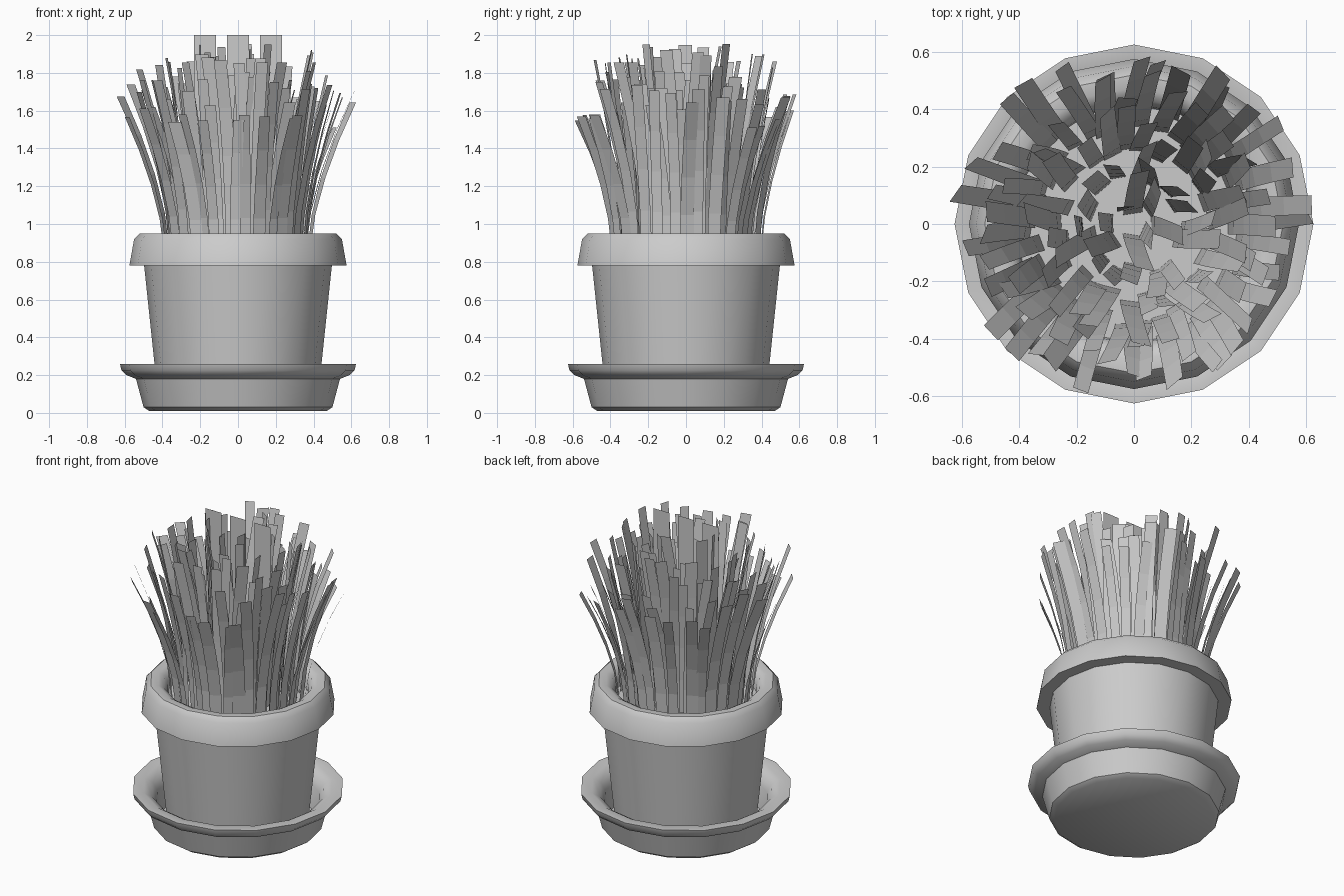
import bpy, bmesh, math, random
from mathutils import Vector

if "Cube" in bpy.data.objects:
    bpy.data.objects.remove(bpy.data.objects["Cube"])

random.seed(11)
SIDES = 16
SOIL_Z = 0.85


def make_object(name, bm):
    mesh = bpy.data.meshes.new(name)
    bm.to_mesh(mesh)
    bm.free()
    obj = bpy.data.objects.new(name, mesh)
    bpy.context.collection.objects.link(obj)
    return obj


def lathe(name, profile, smooth=True):
    """Spin an (r, z) profile around z; r = 0 ends become a centre point."""
    bm = bmesh.new()
    verts = [bm.verts.new((r, 0, z)) for r, z in profile]
    edges = [bm.edges.new(pair) for pair in zip(verts, verts[1:])]
    bmesh.ops.spin(bm, geom=verts + edges, cent=(0, 0, 0), axis=(0, 0, 1),
                   angle=math.tau, steps=SIDES, use_duplicate=False)
    bmesh.ops.remove_doubles(bm, verts=bm.verts, dist=1e-4)
    bmesh.ops.recalc_face_normals(bm, faces=bm.faces)
    obj = make_object(name, bm)
    if smooth:
        bpy.ops.object.select_all(action='DESELECT')
        obj.select_set(True)
        bpy.context.view_layer.objects.active = obj
        bpy.ops.object.shade_smooth_by_angle(angle=math.radians(40))
    return obj


def add_strip(bm, rows):
    """Join rows of (left, right) points into a ribbon."""
    pairs = [(bm.verts.new(a), bm.verts.new(b)) for a, b in rows]
    for (a, b), (c, d) in zip(pairs, pairs[1:]):
        bm.faces.new((a, b, d, c))


def add_blade(bm, angle, base_r, tip_r, tip_z, width, twist, drift):
    """A grass blade that bends outward as it rises."""
    out = Vector((math.cos(angle), math.sin(angle), 0))
    side = Vector((-out.y, out.x, 0))
    rows = []
    for i in range(5):
        t = i / 4
        p = out * (base_r + (tip_r - base_r) * t ** 1.6) + side * drift * t * t
        p.z = SOIL_Z + (tip_z - SOIL_Z) * t
        a = angle + math.pi / 2 + twist * (0.4 + 0.6 * t)
        half = Vector((math.cos(a), math.sin(a), 0)) * width / 2
        rows.append((p - half, p + half))
    add_strip(bm, rows)


# Saucer with a flared lip
lathe("saucer", [(0, 0.01), (0.47, 0.01), (0.50, 0.03), (0.54, 0.18),
                 (0.59, 0.20), (0.617, 0.225), (0.625, 0.26), (0.56, 0.26),
                 (0.51, 0.23), (0.485, 0.18), (0.46, 0.05), (0, 0.05)])

# Tapered pot with an overhanging collar
lathe("pot", [(0, 0.05), (0.42, 0.05), (0.497, 0.78), (0.575, 0.78),
              (0.55, 0.92), (0.52, 0.95), (0.475, 0.95), (0.44, 0.93),
              (0.42, 0.89), (0.41, 0.80)])

# Soil disc
lathe("soil", [(0, SOIL_Z), (0.415, SOIL_Z)], smooth=False)

# Grass: rings of (count, base radius, tip radius, tip height)
grass = bmesh.new()
rings = [(8, 0.06, 0.12, 1.82), (16, 0.16, 0.24, 1.83), (26, 0.25, 0.36, 1.80),
         (34, 0.33, 0.48, 1.74), (34, 0.38, 0.575, 1.64)]
for count, base_r, tip_r, tip_z in rings:
    for i in range(count):
        add_blade(grass, math.tau * (i + random.uniform(-0.35, 0.35)) / count,
                  base_r + random.uniform(-0.025, 0.02),
                  tip_r + random.uniform(-0.06, 0.06),
                  tip_z + random.uniform(-0.14, 0.13),
                  random.uniform(0.055, 0.075),
                  random.uniform(-0.5, 0.5),
                  random.uniform(-0.06, 0.06))
make_object("grass_blades", grass)

# Three tall upright blades in the middle
tall = bmesh.new()
for x in (-0.175, 0, 0.175):
    add_strip(tall, [((x - w, 0, z), (x + w, 0, z))
                     for w, z in ((0.045, SOIL_Z), (0.055, 1.4), (0.058, 2.0))])
make_object("tall_blades", tall)
